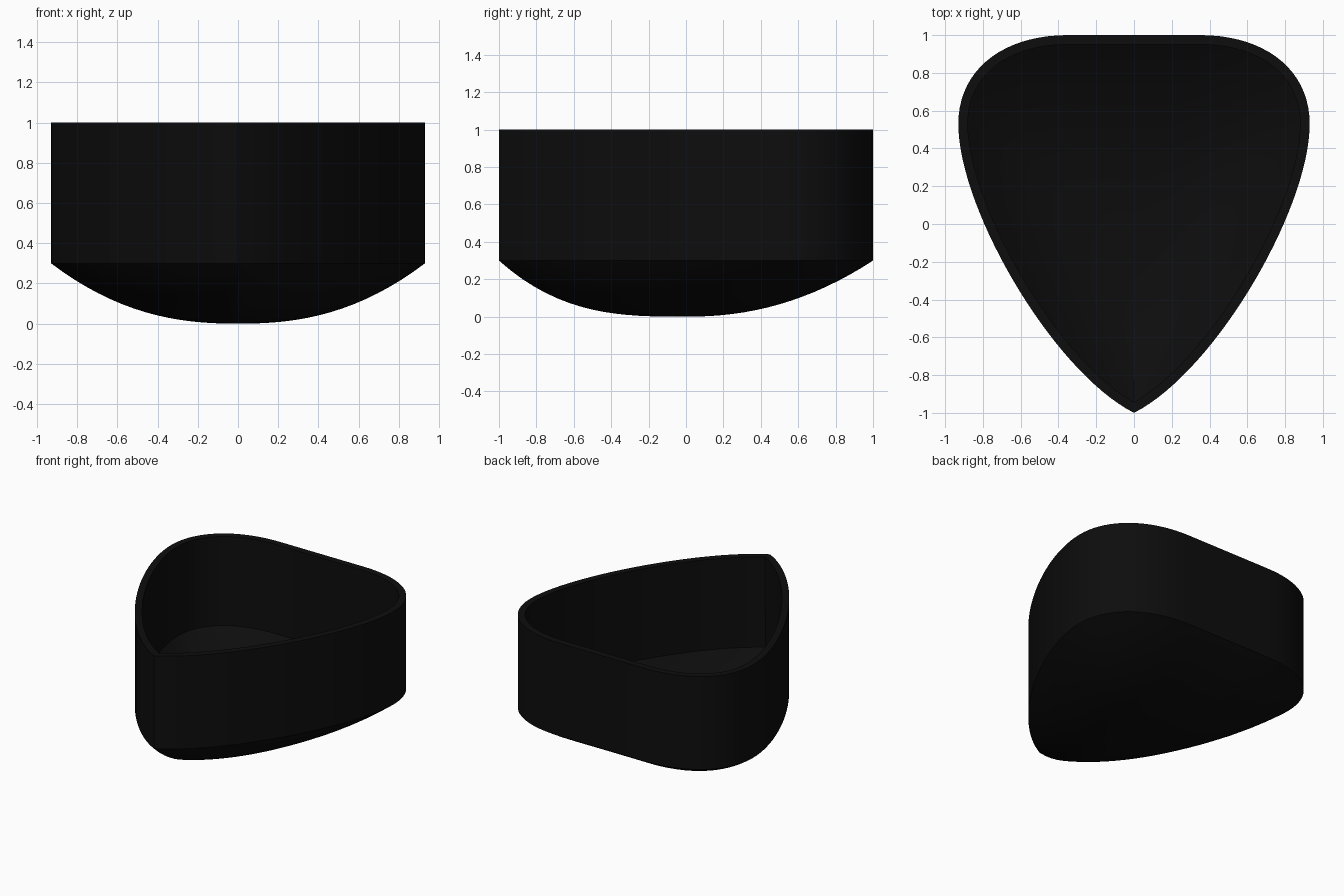
import bpy, bmesh, math
from mathutils import Vector
from mathutils.geometry import interpolate_bezier

if "Cube" in bpy.data.objects:
    bpy.data.objects.remove(bpy.data.objects["Cube"])

WALL_BASE = 0.3     # height where the rounded bottom meets the wall
RIM_HEIGHT = 1.0
THICKNESS = 0.05
RINGS = 16

# Half outline of the rounded shield: back corner, then long side to the front tip
corner = interpolate_bezier(Vector((0.35, 1)), Vector((0.69, 1)),
                            Vector((0.93, 0.82)), Vector((0.93, 0.53)), 20)
side = interpolate_bezier(Vector((0.93, 0.53)), Vector((0.93, 0.08)),
                          Vector((0.43, -0.78)), Vector((0, -1)), 32)
half = [Vector((p[0], p[1])) for p in [(0, 1), (0.18, 1)] + list(corner) + list(side[1:])]
mirrored = [Vector((-p.x, p.y)) for p in half[-2:0:-1]]
outline = half + mirrored


def bowl_height(p, s):
    """Rounded bottom, a little fuller towards the front tip."""
    power = 2.57 - 0.42 * p.y / p.length
    return WALL_BASE * s ** power


bm = bmesh.new()

# Rounded bottom rings, then the straight wall up to the rim
rings = []
for i in range(1, RINGS + 1):
    s = i / RINGS
    rings.append([bm.verts.new((p.x * s, p.y * s, bowl_height(p, s))) for p in outline])
rings.append([bm.verts.new((p.x, p.y, RIM_HEIGHT)) for p in outline])

centre = bm.verts.new((0, 0, 0))
n = len(outline)
for j in range(n):
    k = (j + 1) % n
    bm.faces.new((centre, rings[0][j], rings[0][k]))
    for low, high in zip(rings, rings[1:]):
        bm.faces.new((low[j], high[j], high[k], low[k]))
bmesh.ops.recalc_face_normals(bm, faces=bm.faces[:])
# Outward normals: the centre of the bottom must face down
centre.normal_update()
if centre.normal.z > 0:
    bmesh.ops.reverse_faces(bm, faces=bm.faces[:])

mesh = bpy.data.meshes.new("basin")
bm.to_mesh(mesh)
bm.free()
basin = bpy.data.objects.new("basin", mesh)
bpy.context.collection.objects.link(basin)

black = bpy.data.materials.new("black")
black.diffuse_color = (0.004, 0.004, 0.004, 1)
black.use_nodes = True
black.node_tree.nodes["Principled BSDF"].inputs["Base Color"].default_value = black.diffuse_color
mesh.materials.append(black)

# Hollow shell with an even wall thickness
bpy.context.view_layer.objects.active = basin
basin.select_set(True)
shell = basin.modifiers.new("shell", 'SOLIDIFY')
shell.thickness = THICKNESS
shell.offset = -1
shell.use_even_offset = True
bpy.ops.object.modifier_apply(modifier=shell.name)
bpy.ops.object.shade_smooth_by_angle(angle=math.radians(30))
